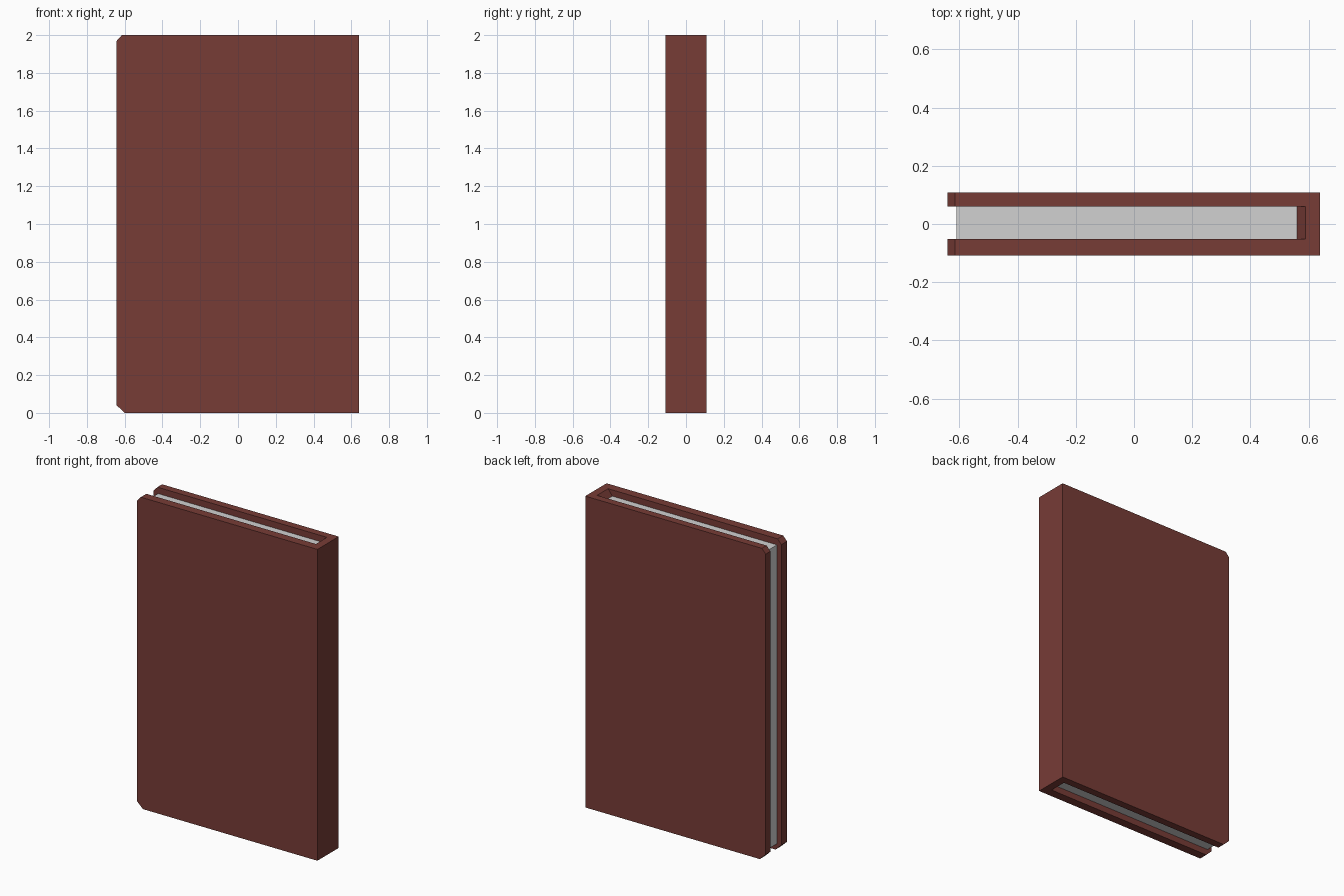
import bpy, bmesh

if "Cube" in bpy.data.objects:
    bpy.data.objects.remove(bpy.data.objects["Cube"])


def material(name, rgb):
    m = bpy.data.materials.new(name)
    m.diffuse_color = (*rgb, 1)
    m.use_nodes = True
    m.node_tree.nodes["Principled BSDF"].inputs["Base Color"].default_value = m.diffuse_color
    return m


def extrude_xz(bm, profile, y0, y1):
    """Solid prism from an x-z profile, running from y0 to y1."""
    a = [bm.verts.new((x, y0, z)) for x, z in profile]
    b = [bm.verts.new((x, y1, z)) for x, z in profile]
    bm.faces.new(a)
    bm.faces.new(b[::-1])
    n = len(a)
    for i in range(n):
        bm.faces.new((a[i], b[i], b[(i + 1) % n], a[(i + 1) % n]))


def make(name, parts, mat):
    bm = bmesh.new()
    for part in parts:
        extrude_xz(bm, *part)
    bmesh.ops.recalc_face_normals(bm, faces=bm.faces[:])
    me = bpy.data.meshes.new(name)
    bm.to_mesh(me)
    bm.free()
    me.materials.append(mat)
    ob = bpy.data.objects.new(name, me)
    bpy.context.collection.objects.link(ob)
    return ob


leather = material("brown_red_leather", (0.185, 0.045, 0.037))
paper = material("pale_paper", (0.64, 0.64, 0.64))

# Cover boards with clipped corners on the open edge
board = [(-0.60, 0), (0.64, 0), (0.64, 2), (-0.615, 2), (-0.642, 1.97), (-0.642, 0.04)]
make("front_board", [(board, -0.108, -0.052)], leather)
make("back_board", [(board, 0.06, 0.108)], leather)

# Spine, its inside sloping in to meet the pages
spine = [(0.64, 0), (0.64, 2), (0.59, 2), (0.56, 1.96), (0.56, 0.04), (0.59, 0)]
make("spine", [(spine, -0.052, 0.06)], leather)

# Page block, set back from the cover edges
pages = [(-0.61, 0.04), (0.56, 0.04), (0.56, 1.96), (-0.61, 1.96)]
make("page_block", [(pages, -0.052, 0.06)], paper)
